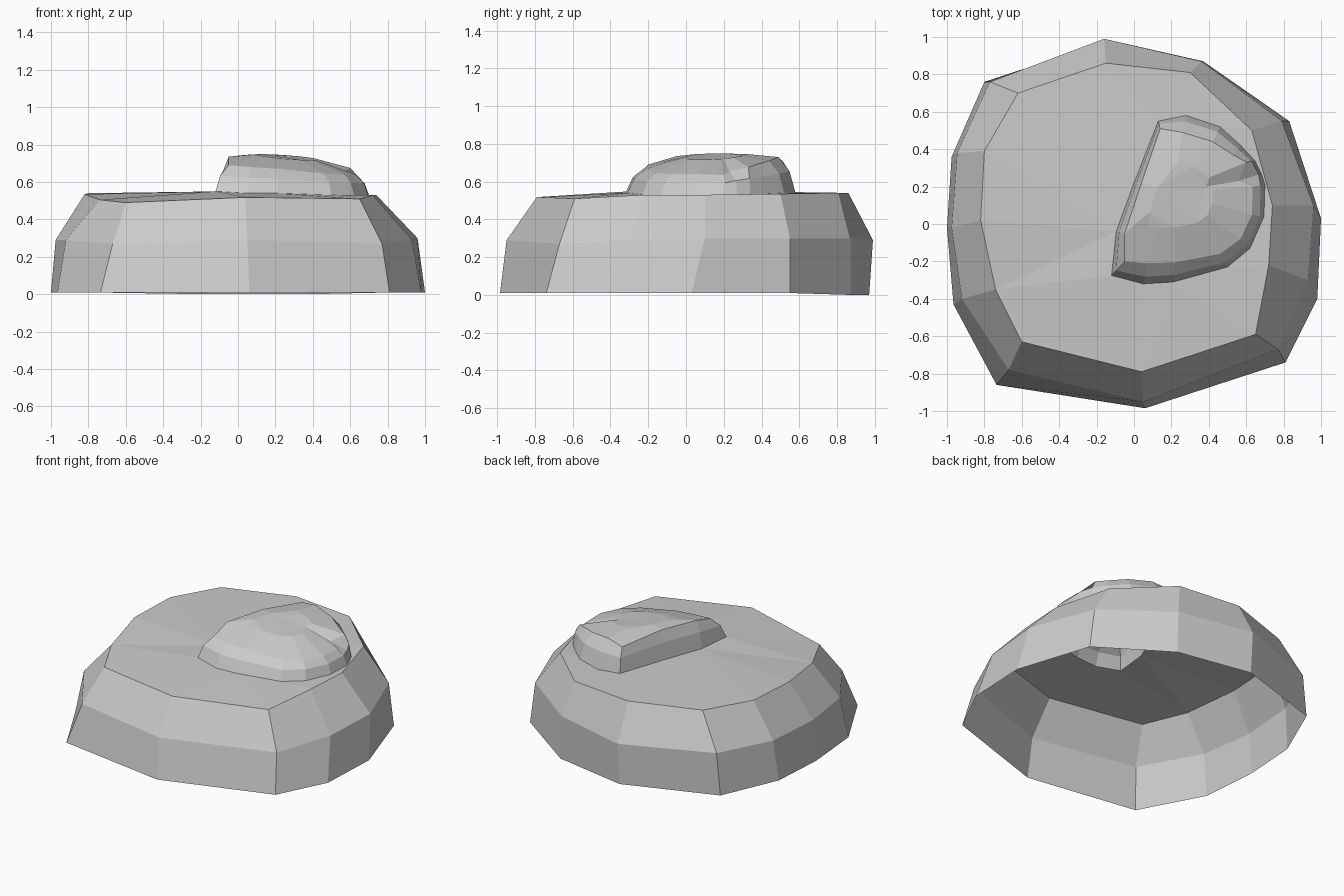
import bpy, bmesh
from mathutils import Vector

if "Cube" in bpy.data.objects:
    bpy.data.objects.remove(bpy.data.objects["Cube"])


def add_ring(bm, pts):
    """Closed loop of vertices and edges."""
    vs = [bm.verts.new(p) for p in pts]
    es = [bm.edges.new((vs[i], vs[(i + 1) % len(vs)])) for i in range(len(vs))]
    return vs, es


def skin(bm, low, high):
    """Wall between two loops (loops run clockwise seen from above)."""
    n = len(low)
    for i in range(n):
        j = (i + 1) % n
        bm.faces.new((low[j], low[i], high[i], high[j]))


def fill(bm, edges):
    """Fill between loops, facing up."""
    r = bmesh.ops.triangle_fill(bm, use_beauty=True, use_dissolve=False,
                                edges=edges, normal=(0, 0, 1))
    for f in r["geom"]:
        if isinstance(f, bmesh.types.BMFace):
            f.normal_update()
            if f.normal.z < 0:
                f.normal_flip()


def finish(bm, name):
    mesh = bpy.data.meshes.new(name)
    bm.normal_update()
    bm.to_mesh(mesh)
    bm.free()
    ob = bpy.data.objects.new(name, mesh)
    bpy.context.collection.objects.link(ob)
    return ob


# Twelve-sided outlines of the body, clockwise from the back
foot = [(-.16, .97, 0), (.37, .87, 0), (.83, .55, .01), (1, .03, .01),
        (.98, -.40, .01), (.81, -.74, .01), (.06, -.985, .01), (-.735, -.86, .01),
        (-.965, -.43, .01), (-1, -.02, .01), (-.975, .36, .01), (-.80, .76, .01)]
waist = [(-.16, .99, .29), (.36, .87, .30), (.79, .55, .30), (.96, .10, .30),
         (.93, -.30, .29), (.77, -.67, .27), (.05, -.95, .29), (-.67, -.78, .27),
         (-.92, -.40, .29), (-.975, -.02, .29), (-.945, .38, .29), (-.77, .76, .30)]
rim = [(-.15, .86, .54), (.30, .81, .54), (.63, .50, .535), (.74, .10, .53),
       (.72, -.22, .53), (.65, -.59, .51), (.04, -.79, .518), (-.60, -.63, .49),
       (-.74, -.35, .505), (-.82, .02, .535), (-.80, .39, .54), (-.62, .70, .54)]

# Outlines of the raised lump: where it meets the body, and its shoulder
lump_foot = [(.13, .55, .54), (.28, .58, .54), (.46, .52, .54), (.57, .42, .535),
             (.645, .34, .53), (.68, .27, .53), (.70, .21, .53), (.695, .04, .53),
             (.62, -.13, .53), (.50, -.23, .53), (.21, -.31, .54), (.05, -.32, .54),
             (-.12, -.275, .55), (-.095, -.04, .55), (0, .22, .55)]
lump_top = [(.14, .51, .71), (.26, .49, .73), (.42, .44, .71), (.53, .37, .69),
            (.60, .33, .675), (.56, .23, .655), (.635, .20, .635), (.63, .05, .64),
            (.57, -.08, .64), (.46, -.16, .645), (.22, -.205, .67), (.07, -.21, .68),
            (-.05, -.20, .69), (-.05, -.05, .735), (.04, .22, .745)]

# Body: hollow shell, open below and under the lump
bm = bmesh.new()
rings = [add_ring(bm, r) for r in (foot, waist, rim)]
skin(bm, rings[0][0], rings[1][0])
skin(bm, rings[1][0], rings[2][0])
hole = add_ring(bm, lump_foot)
fill(bm, rings[2][1] + hole[1])
finish(bm, "body_shell")

# Lump: bulged side wall, shoulder and a faceted crown
bm = bmesh.new()
middle = []
for i, (a, b) in enumerate(zip(lump_foot, lump_top)):
    t = .35 if i != 5 else .12
    p = Vector(a).lerp(Vector(b), t)
    p.z = a[2] + (b[2] - a[2]) * .6
    middle.append(p)
rings = [add_ring(bm, r) for r in (lump_foot, middle, lump_top)]
skin(bm, rings[0][0], rings[1][0])
skin(bm, rings[1][0], rings[2][0])
peak = Vector((.21, .17, .752))
crown = []
for p in lump_top:
    q = Vector(p).lerp(peak, .5)
    q.z = p[2] + (peak.z - p[2]) * .68
    crown.append(q)
crown = add_ring(bm, crown)
skin(bm, rings[2][0], crown[0])
fill(bm, crown[1])
finish(bm, "top_lump")
